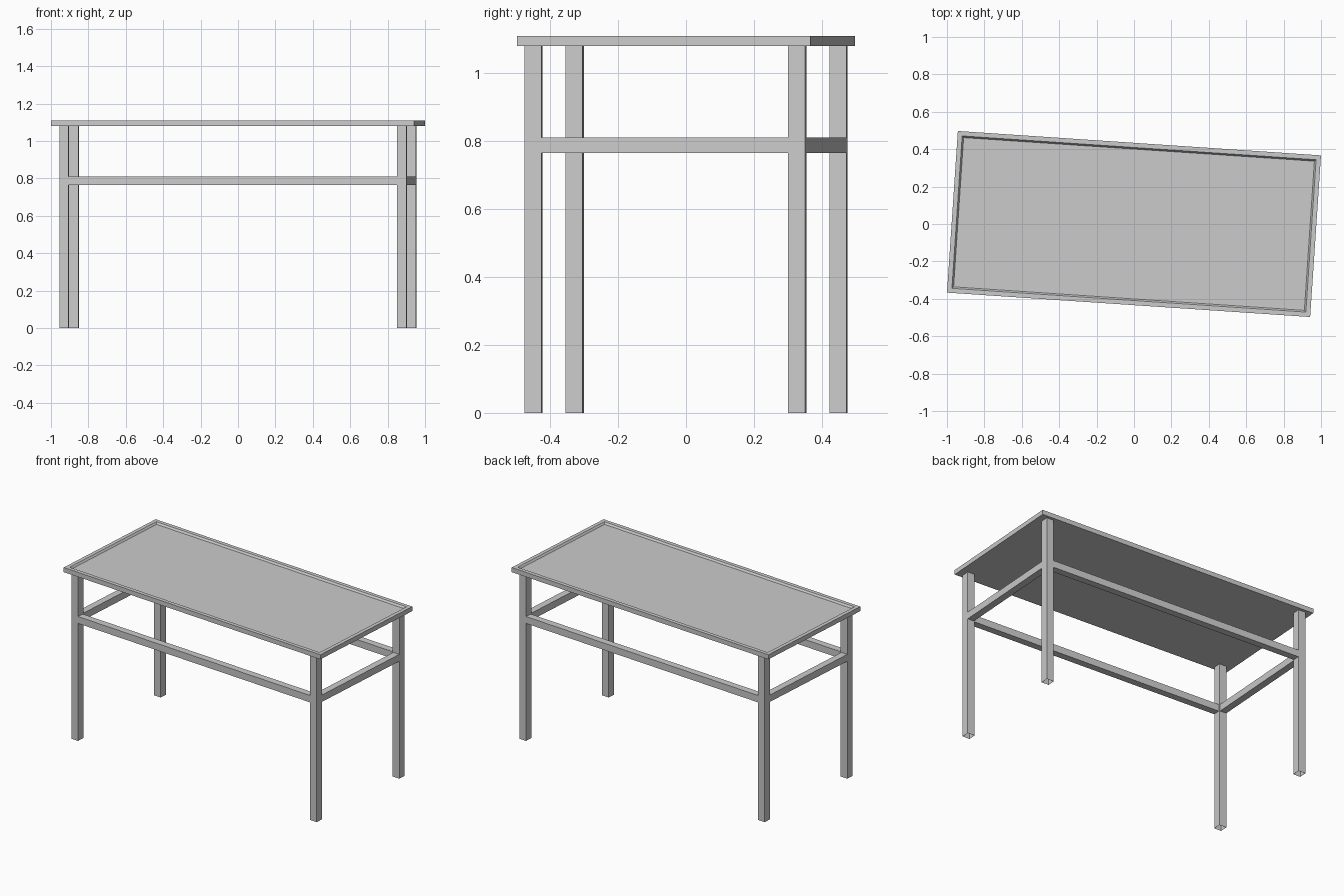
import bpy, bmesh, math
from mathutils import Matrix

cube = bpy.data.objects.get("Cube")
if cube:
    bpy.data.objects.remove(cube, do_unlink=True)

TURN = Matrix.Rotation(math.radians(-3.84), 4, 'Z')
LENGTH, DEPTH = 1.946, 0.866      # table top
TOP_Z, HEIGHT = 1.08, 1.11        # underside and upper edge
LEG_X, LEG_Y, LEG = 0.905, 0.389, 0.05
RAIL, RAIL_Z = 0.045, 0.788

grey = bpy.data.materials.new("plain grey")
grey.use_nodes = True
colour = (0.6, 0.6, 0.6, 1)
grey.diffuse_color = colour
grey.node_tree.nodes["Principled BSDF"].inputs["Base Color"].default_value = colour


def box(name, centre, size, edit=None):
    """Box turned with the whole table; edit reshapes its mesh."""
    bm = bmesh.new()
    bmesh.ops.create_cube(bm, size=1)
    bmesh.ops.scale(bm, vec=size, verts=bm.verts)
    bmesh.ops.translate(bm, vec=centre, verts=bm.verts)
    if edit:
        bm.normal_update()
        edit(bm)
    bm.transform(TURN)
    mesh = bpy.data.meshes.new(name)
    bm.to_mesh(mesh)
    bm.free()
    mesh.materials.append(grey)
    obj = bpy.data.objects.new(name, mesh)
    bpy.context.collection.objects.link(obj)


def recess(bm):
    """Flat rim with a bevelled step down to the panel."""
    top = max(bm.faces, key=lambda f: f.calc_center_median().z)
    bmesh.ops.inset_region(bm, faces=[top], thickness=0.035)
    bmesh.ops.inset_region(bm, faces=[top], thickness=0.012, depth=-0.012)


def open_ends(bm):
    """Leave the leg as an open square tube."""
    ends = [f for f in bm.faces if abs(f.normal.z) > 0.9]
    bmesh.ops.delete(bm, geom=ends, context='FACES_ONLY')


# Table top
box("table_top", (0, 0, (TOP_Z + HEIGHT) / 2), (LENGTH, DEPTH, HEIGHT - TOP_Z), recess)

# Legs
for x, side in ((-1, "right"), (1, "left")):
    for y, end in ((-1, "front"), (1, "back")):
        box(f"{end}_{side}_leg", (x * LEG_X, y * LEG_Y, TOP_Z / 2), (LEG, LEG, TOP_Z), open_ends)

# Rails between the legs, flush with their outer faces
shift = (LEG - RAIL) / 2
for s, long_name, short_name in ((-1, "front_rail", "right_rail"), (1, "back_rail", "left_rail")):
    box(long_name, (0, s * (LEG_Y + shift), RAIL_Z), (2 * LEG_X - LEG, RAIL, RAIL))
    box(short_name, (s * (LEG_X + shift), 0, RAIL_Z), (RAIL, 2 * LEG_Y - LEG, RAIL))
